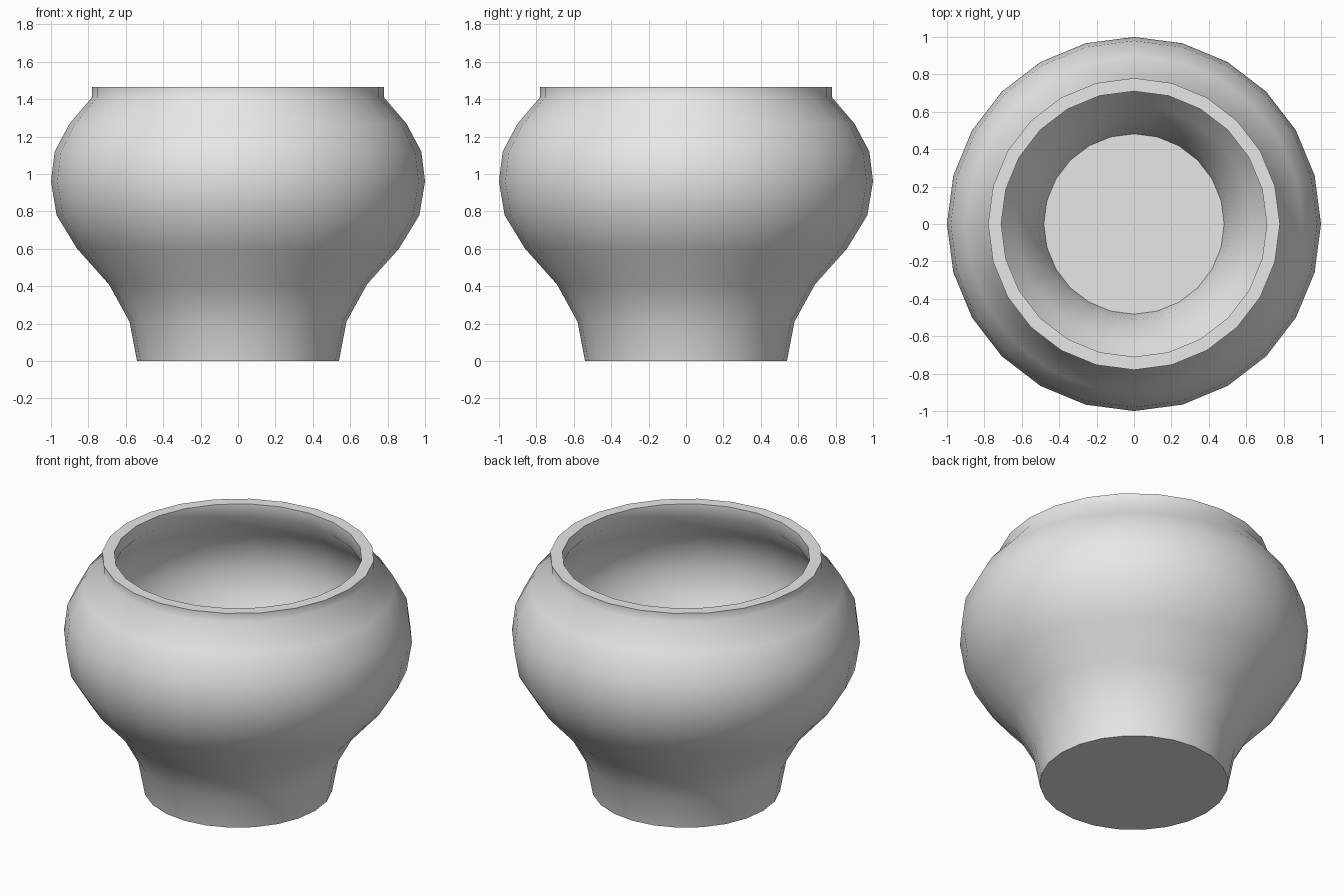
import bpy
import bmesh
from math import radians, tau
from mathutils import Vector

SIDES = 24
WALL = 0.07

cube = bpy.data.objects.get("Cube")
if cube:
    bpy.data.objects.remove(cube, do_unlink=True)

# Plain clay-grey material
grey = bpy.data.materials.new("light grey")
grey.use_nodes = True
grey.diffuse_color = (0.8, 0.8, 0.8, 1)
grey.node_tree.nodes["Principled BSDF"].inputs["Base Color"].default_value = grey.diffuse_color

# Outer profile from foot to rim, as (radius, height)
outer = [Vector(p) for p in (
    (0.54, 0), (0.58, 0.21), (0.69, 0.41), (0.86, 0.60), (0.97, 0.78),
    (1.0, 0.96), (0.98, 1.12), (0.90, 1.27), (0.78, 1.41), (0.78, 1.465))]


def inward(a, b):
    """Unit normal of a profile segment, pointing to the axis."""
    d = (b - a).normalized()
    return Vector((-d.y, d.x))


def offset_profile(points, distance):
    """Parallel profile with mitred corners."""
    result = []
    for i, p in enumerate(points):
        before = inward(points[max(i - 1, 0)], points[max(i, 1)])
        last = len(points) - 1
        after = inward(points[min(i, last - 1)], points[min(i + 1, last)])
        result.append(p + (before + after) * distance / (1 + before.dot(after)))
    return result


# Inner wall, with a raised floor of the same thickness
inner = offset_profile(outer, WALL)
inner[0] = inner[0].lerp(inner[1], (WALL - inner[0].y) / (inner[1].y - inner[0].y))
profile = [Vector((0, 0))] + outer + inner[::-1] + [Vector((0, WALL))]

# Turn the closed profile around the vertical axis
bm = bmesh.new()
verts = [bm.verts.new((p.x, 0, p.y)) for p in profile]
edges = [bm.edges.new(pair) for pair in zip(verts, verts[1:])]
bmesh.ops.spin(bm, geom=verts + edges, cent=(0, 0, 0), axis=(0, 0, 1),
               angle=tau, steps=SIDES, use_duplicate=False)
bmesh.ops.remove_doubles(bm, verts=bm.verts[:], dist=0.0005)
bmesh.ops.recalc_face_normals(bm, faces=bm.faces[:])

mesh = bpy.data.meshes.new("pot")
bm.to_mesh(mesh)
bm.free()
mesh.materials.append(grey)
pot = bpy.data.objects.new("pot", mesh)
bpy.context.collection.objects.link(pot)

# Smooth body with crisp rim, foot and floor edges
bpy.ops.object.select_all(action="DESELECT")
pot.select_set(True)
bpy.context.view_layer.objects.active = pot
bpy.ops.object.shade_smooth_by_angle(angle=radians(50))
